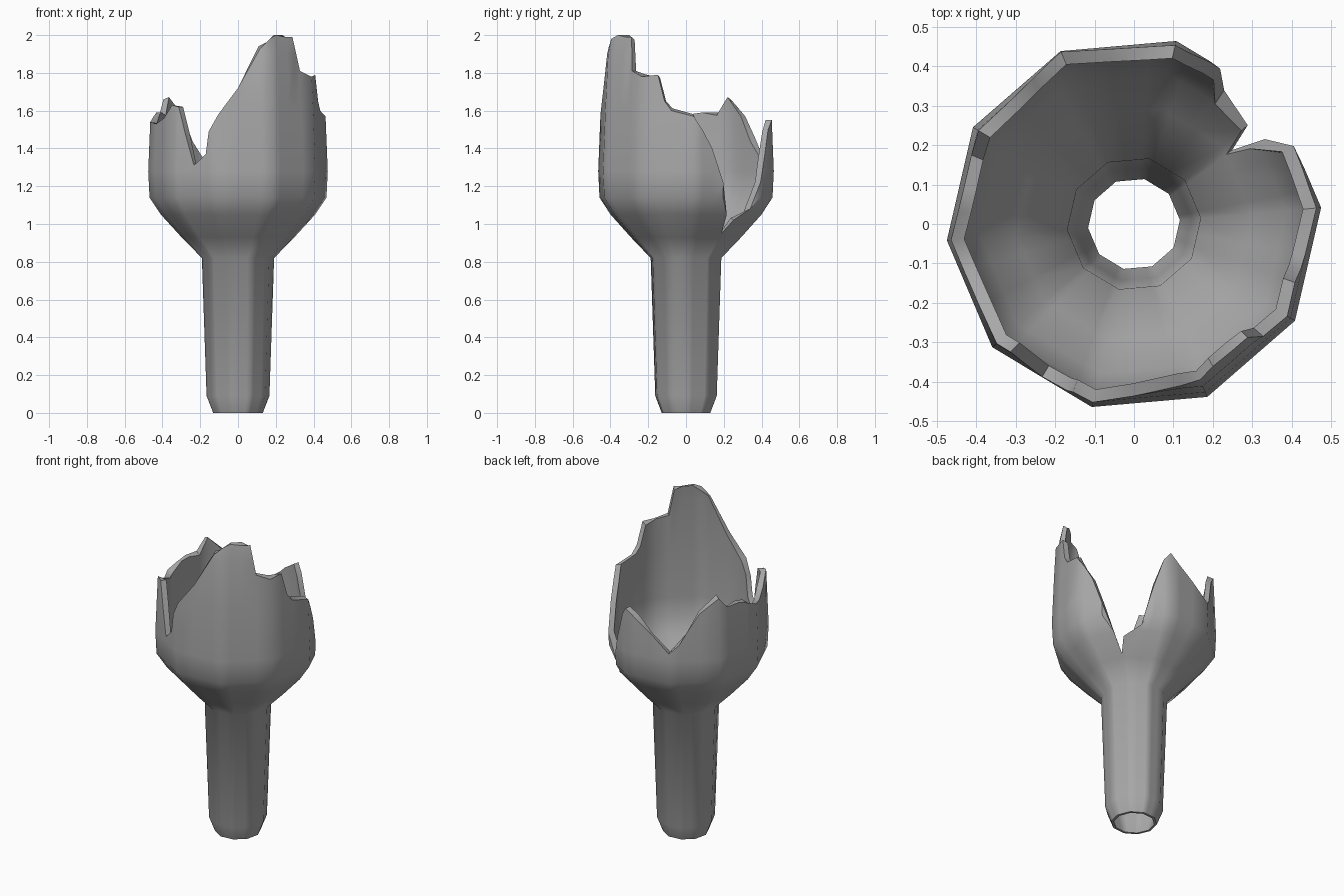
import bpy
import bmesh
from math import radians, cos, sin

cube = bpy.data.objects.get("Cube")
if cube:
    bpy.data.objects.remove(cube, do_unlink=True)

SIDES = 10
PHASE = 5

# Wall sections as (height, radius), bottom to top
OUTER = [(0, .132), (.09, .167), (.82, .192), (.93, .3), (1.05, .41), (1.14, .47),
         (1.28, .477), (1.6, .464), (1.9, .448), (2, .425)]
INNER = [(0, .117), (.1, .147), (.82, .17), (.95, .3), (1.07, .39), (1.16, .435),
         (1.28, .442), (1.6, .43), (1.9, .414), (2, .4)]

# Broken edge as (angle in degrees, height)
RIM = [(5, 1.57), (11, 1.5), (18, 1.4), (26, 1.22), (33, 1.05), (37, .95), (41, 1.02),
       (56, 1.08), (61, 1.22), (65, 1.33), (72, 1.5), (77, 1.55), (85, 1.5), (98, 1.43),
       (113, 1.33), (120, 1.38), (125, 1.45), (135, 1.57), (149, 1.66), (157, 1.59),
       (168, 1.59), (176, 1.57), (185, 1.54), (195, 1.53), (208, 1.56), (221, 1.63),
       (226, 1.62), (232, 1.47), (239, 1.31), (248, 1.37), (250, 1.49), (257, 1.58),
       (270, 1.72), (286, 1.93), (293, 1.98), (299, 2), (308, 1.99), (315, 1.99),
       (319, 1.81), (329, 1.78), (340, 1.79), (345, 1.65), (350, 1.6)]


def radius_at(profile, z):
    """Radius of a wall section at a height."""
    for (z0, r0), (z1, r1) in zip(profile, profile[1:]):
        if z <= z1:
            return r0 + (r1 - r0) * (z - z0) / (z1 - z0)
    return profile[-1][1]


def facet(angle):
    """Scale that flattens a circle into a regular polygon."""
    step = 360 / SIDES
    offset = (angle - PHASE) % step - step / 2
    return cos(radians(step / 2)) / cos(radians(offset))


def column(bm, profile, angle, top):
    """Vertices up one wall, stopped at the broken edge."""
    a = radians(angle)
    verts = []
    for z, _ in profile:
        z = min(z, top)
        r = radius_at(profile, z) * facet(angle)
        verts.append(bm.verts.new((r * cos(a), r * sin(a), z)))
    return verts


# Hollow broken neck: outer wall up, inner wall back down
bm = bmesh.new()
columns = []
for i, (angle, top) in enumerate(RIM):
    chip = (.012, -.015, .0)[i % 3]
    outer = column(bm, OUTER, angle, top)
    inner = column(bm, INNER, angle, min(2, top + chip))
    columns.append(outer + inner[::-1])

for i, left in enumerate(columns):
    right = columns[(i + 1) % len(columns)]
    for k in range(len(left)):
        n = (k + 1) % len(left)
        bm.faces.new((left[k], right[k], right[n], left[n]))

bmesh.ops.remove_doubles(bm, verts=bm.verts, dist=.0005)
bmesh.ops.recalc_face_normals(bm, faces=bm.faces)
mesh = bpy.data.meshes.new("broken_neck")
bm.to_mesh(mesh)
bm.free()
neck = bpy.data.objects.new("broken_neck", mesh)
bpy.context.collection.objects.link(neck)

# Plain grey glass
grey = bpy.data.materials.new("grey")
grey.use_nodes = True
grey.diffuse_color = (.4, .4, .4, 1)
grey.node_tree.nodes["Principled BSDF"].inputs["Base Color"].default_value = (.4, .4, .4, 1)
mesh.materials.append(grey)

bpy.ops.object.select_all(action="DESELECT")
neck.select_set(True)
bpy.context.view_layer.objects.active = neck
bpy.ops.object.shade_smooth_by_angle(angle=radians(48))
